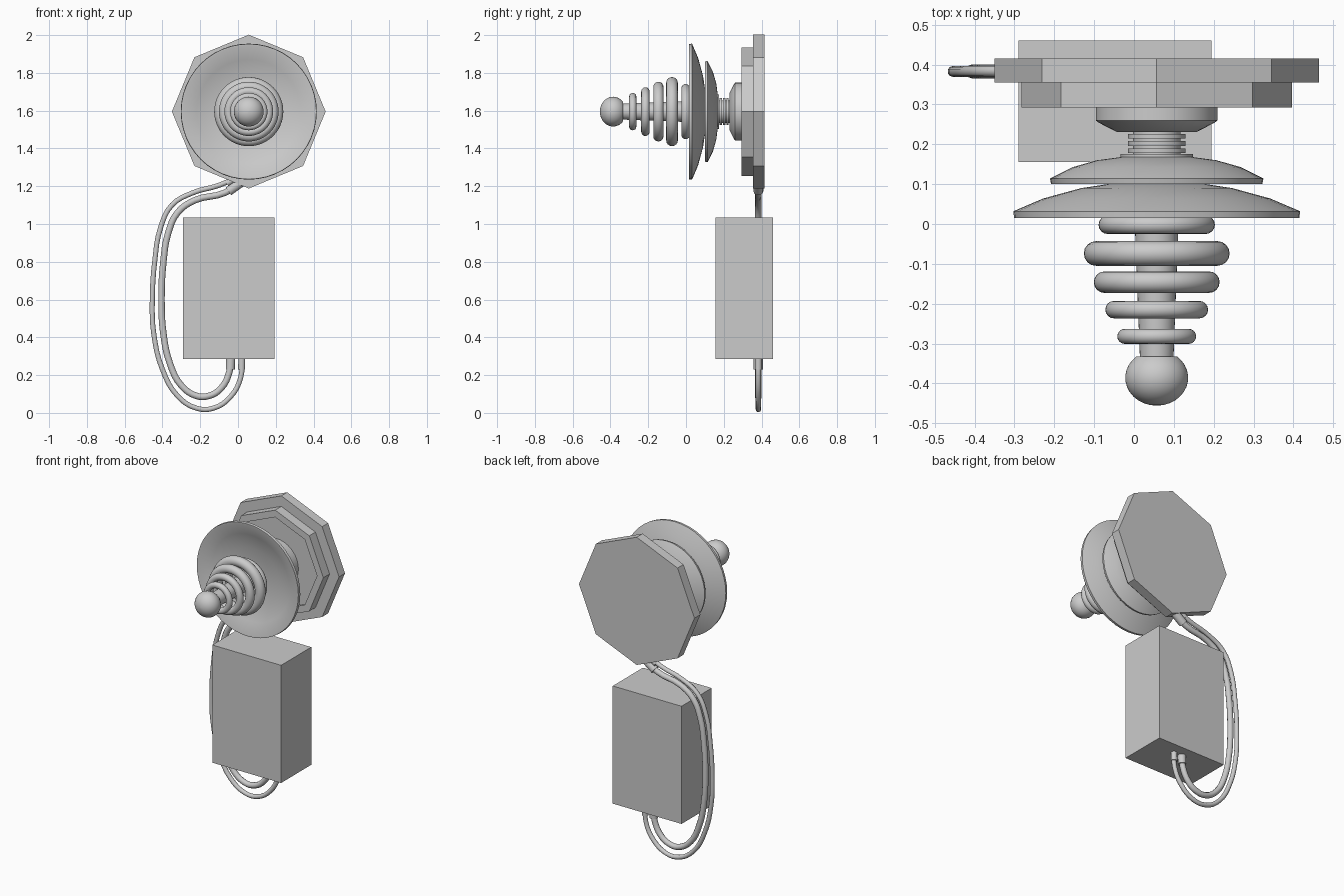
import bpy, bmesh, math
from mathutils import Vector

cube = bpy.data.objects.get("Cube")
if cube:
    bpy.data.objects.remove(cube, do_unlink=True)

AXIS_X, AXIS_Z = 0.057, 1.595   # the lamp-like head turns about this line along y
CABLE_Y = 0.383

grey = bpy.data.materials.new("plain grey")
grey.use_nodes = True
COLOUR = (0.6, 0.6, 0.6, 1)
grey.diffuse_color = COLOUR
grey.node_tree.nodes["Principled BSDF"].inputs["Base Color"].default_value = COLOUR


def finish(name, bm, smooth=True):
    bmesh.ops.recalc_face_normals(bm, faces=bm.faces)
    mesh = bpy.data.meshes.new(name)
    bm.to_mesh(mesh)
    bm.free()
    mesh.materials.append(grey)
    obj = bpy.data.objects.new(name, mesh)
    bpy.context.collection.objects.link(obj)
    if smooth:
        bpy.ops.object.select_all(action="DESELECT")
        obj.select_set(True)
        bpy.context.view_layer.objects.active = obj
        bpy.ops.object.shade_smooth_by_angle(angle=math.radians(35))
    return obj


def lathe(name, profile, sides=48, smooth=True, closed=False):
    """Turn (radius, y) points about the head axis."""
    bm = bmesh.new()
    rings = []
    for r, y in profile:
        angles = [math.tau * i / sides for i in range(sides)]
        rings.append([bm.verts.new((AXIS_X + r * math.cos(a), y, AXIS_Z + r * math.sin(a)))
                      for a in angles])
    pairs = list(zip(rings, rings[1:]))
    if closed:
        pairs.append((rings[-1], rings[0]))
    else:
        bm.faces.new(rings[0])
        bm.faces.new(rings[-1])
    for a, b in pairs:
        for i in range(sides):
            j = (i + 1) % sides
            bm.faces.new((a[i], a[j], b[j], b[i]))
    return finish(name, bm, smooth)


def ring(name, outer, tube, y):
    steps = [math.tau * i / 16 for i in range(16)]
    lathe(name, [(outer - tube + tube * math.cos(a), y + tube * math.sin(a)) for a in steps],
          closed=True)


def tube(name, points, radius, curved=True):
    """Round cable through (x, z) points in one upright plane."""
    curve = bpy.data.curves.new(name, "CURVE")
    curve.dimensions = "3D"
    curve.bevel_depth = radius
    curve.bevel_resolution = 3
    curve.resolution_u = 4
    curve.use_fill_caps = True
    spline = curve.splines.new("BEZIER" if curved else "POLY")
    knots = spline.bezier_points if curved else spline.points
    knots.add(len(points) - 1)
    for knot, (x, z) in zip(knots, points):
        if curved:
            knot.co = (x, CABLE_Y, z)
            knot.handle_left_type = knot.handle_right_type = "AUTO"
        else:
            knot.co = (x, CABLE_Y, z, 1)
    curve.materials.append(grey)
    obj = bpy.data.objects.new(name, curve)
    bpy.context.collection.objects.link(obj)


# Eight-sided mounting plates, the front one with a shallow recess
lathe("back_plate", [(0.407, 0.415), (0.407, 0.355)], 8, False)
lathe("front_plate", [(0.34, 0.355), (0.34, 0.293), (0.295, 0.293), (0.295, 0.308)], 8, False)

# Socket and ribbed neck
lathe("socket", [(0.153, 0.308), (0.153, 0.26), (0.145, 0.254), (0.1, 0.231)])
lathe("neck", [(0.06, 0.24), (0.06, 0.16)])
for i in range(3):
    y = 0.22 - i * 0.018
    lathe(f"neck_rib_{i + 1}", [(0.072, y + 0.006), (0.072, y - 0.006)])
lathe("neck_flange", [(0.091, 0.176), (0.091, 0.165)])

# Two hollow dishes opening forward
lathe("small_dish", [(0.05, 0.172), (0.09, 0.168), (0.15, 0.16), (0.21, 0.143), (0.268, 0.114),
                     (0.265, 0.1), (0.26, 0.1), (0.2, 0.13), (0.13, 0.148), (0.05, 0.156)])
lathe("large_dish", [(0.05, 0.104), (0.11, 0.102), (0.19, 0.09), (0.285, 0.064), (0.36, 0.032),
                     (0.358, 0.015), (0.35, 0.015), (0.275, 0.047), (0.18, 0.073), (0.05, 0.087)])

# Central rod, its coil rings and the round tip
lathe("rod", [(0.06, 0.18), (0.055, 0.0), (0.042, -0.34)], 32)
for i, (outer, thick, y) in enumerate([(0.146, 0.023, -0.002), (0.183, 0.031, -0.074),
                                       (0.158, 0.027, -0.146), (0.129, 0.022, -0.215),
                                       (0.099, 0.019, -0.282)]):
    ring(f"coil_ring_{i + 1}", outer, thick, y)
tip = []
for i in range(13):
    a = math.radians(2 + i * 11.5)
    tip.append((0.079 * math.sin(a), -0.386 - 0.07 * math.cos(a)))
lathe("tip_ball", tip)

# Plain box below
bm = bmesh.new()
bmesh.ops.create_cube(bm, size=1)
bmesh.ops.scale(bm, vec=(0.485, 0.304, 0.75), verts=bm.verts)
bmesh.ops.translate(bm, vec=Vector((-0.048, 0.308, 0.66)), verts=bm.verts)
finish("box", bm, False)

# Two cables looping from the box up to the back plate
tube("thin_cable", [(0.02, 0.3), (0.015, 0.19), (-0.04, 0.085), (-0.13, 0.025), (-0.22, 0.025),
                    (-0.32, 0.09), (-0.4, 0.23), (-0.446, 0.42), (-0.454, 0.58), (-0.44, 0.81),
                    (-0.41, 0.98), (-0.35, 1.1), (-0.24, 1.165), (-0.1, 1.205), (0, 1.25)], 0.014)
tube("thick_cable", [(-0.038, 0.3), (-0.045, 0.22), (-0.09, 0.13), (-0.155, 0.09), (-0.22, 0.09),
                     (-0.3, 0.145), (-0.36, 0.26), (-0.395, 0.42), (-0.405, 0.6), (-0.395, 0.8),
                     (-0.37, 0.95), (-0.32, 1.06), (-0.23, 1.125), (-0.07, 1.165), (0.03, 1.23)], 0.018)

# Sleeves at the cable ends
tube("thin_sleeve_bottom", [(0.02, 0.3), (0.019, 0.23)], 0.019, False)
tube("thick_sleeve_bottom", [(-0.038, 0.3), (-0.041, 0.23)], 0.025, False)
tube("thin_sleeve_top", [(-0.06, 1.215), (0, 1.25)], 0.019, False)
tube("thick_sleeve_top", [(-0.05, 1.173), (0.03, 1.23)], 0.026, False)
